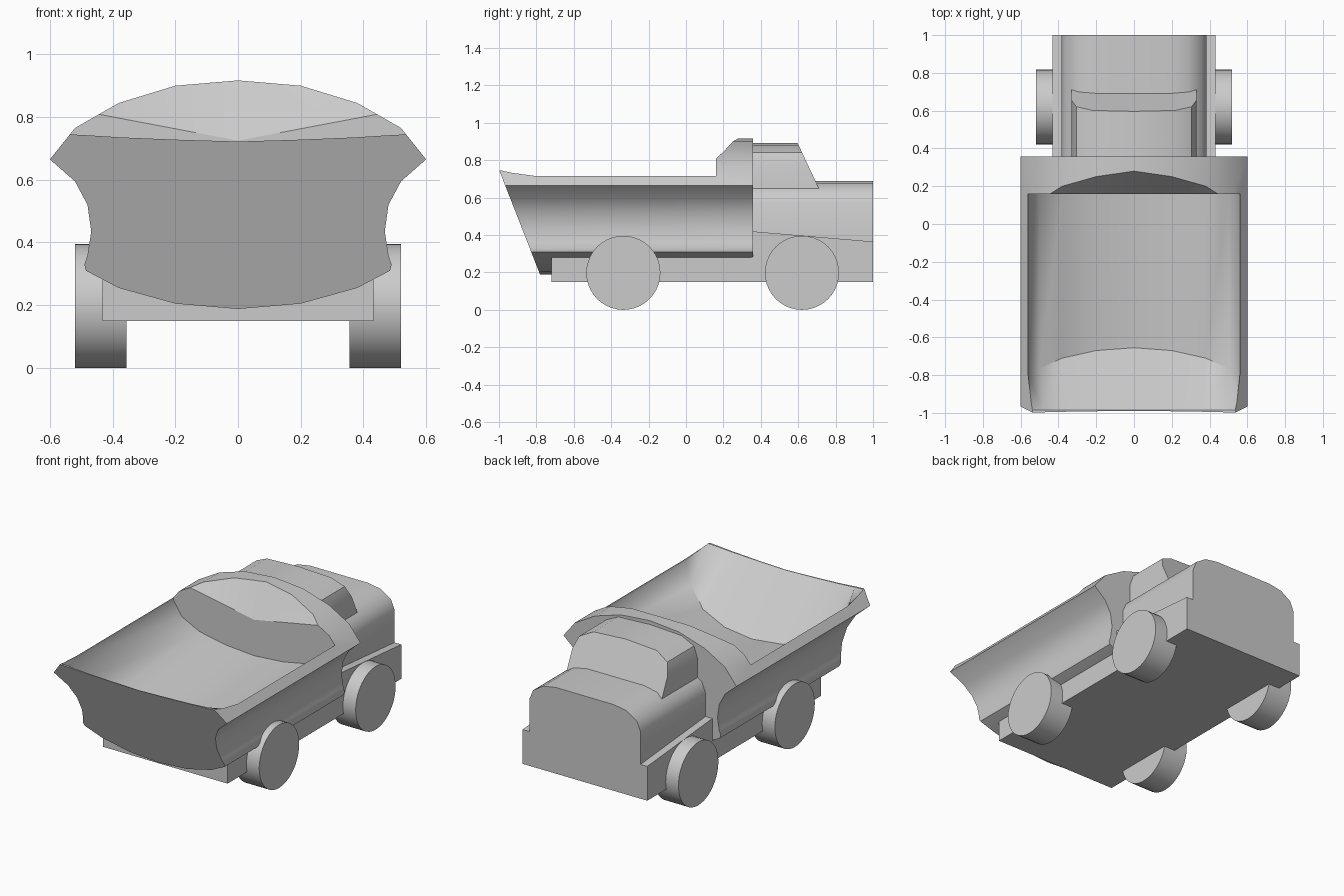
import bpy, bmesh, math
from mathutils import Vector

if "Cube" in bpy.data.objects:
    bpy.data.objects.remove(bpy.data.objects["Cube"])


def make(name, bm, smooth=None):
    bmesh.ops.recalc_face_normals(bm, faces=bm.faces[:])
    me = bpy.data.meshes.new(name)
    bm.to_mesh(me)
    bm.free()
    ob = bpy.data.objects.new(name, me)
    bpy.context.collection.objects.link(ob)
    if smooth:
        shade(ob, smooth)
    return ob


def shade(ob, angle):
    bpy.ops.object.select_all(action='DESELECT')
    ob.select_set(True)
    bpy.context.view_layer.objects.active = ob
    bpy.ops.object.shade_smooth_by_angle(angle=math.radians(angle))


def mirror(half):
    """Mirror a half outline (from +x side to x=0) over x=0."""
    return half + [(-p[0], *p[1:]) for p in reversed(half) if p[0] > 0]


def loft(rings):
    """Closed solid through equal-length rings of 3D points."""
    bm = bmesh.new()
    vs = [[bm.verts.new(p) for p in r] for r in rings]
    n = len(vs[0])
    for a, b in zip(vs, vs[1:]):
        for i in range(n):
            j = (i + 1) % n
            bm.faces.new((a[i], a[j], b[j], b[i]))
    bm.faces.new(vs[0])
    bm.faces.new(vs[-1])
    return bm


def extrude_y(section, y0, y1):
    return loft([[(x, y, z) for x, z in section] for y in (y0, y1)])


def slice_end(bm, co, normal):
    """Cut away the part on the normal's side and cap it."""
    r = bmesh.ops.bisect_plane(bm, geom=bm.verts[:] + bm.edges[:] + bm.faces[:],
                               plane_co=co, plane_no=normal, clear_outer=True)
    edges = [e for e in r['geom_cut'] if isinstance(e, bmesh.types.BMEdge)]
    bmesh.ops.contextual_create(bm, geom=edges)


def cut(ob, cutter):
    cutter.hide_render = True
    m = ob.modifiers.new("cut", 'BOOLEAN')
    m.operation, m.solver, m.object = 'DIFFERENCE', 'EXACT', cutter
    bpy.ops.object.select_all(action='DESELECT')
    ob.select_set(True)
    bpy.context.view_layer.objects.active = ob
    bpy.ops.object.modifier_apply(modifier=m.name)
    bpy.data.objects.remove(cutter, do_unlink=True)


# Chassis with raised fender block under the hood
side = [(-.72, .15), (1, .15), (1, .365), (.35, .42), (.35, .28), (-.72, .28)]
make("chassis", loft([[(x, y, z) for y, z in side] for x in (-.432, .432)]))

# Hood
hood = mirror([(.385, .3), (.385, .57), (.36, .63), (.29, .675), (.2, .69)])
make("hood", extrude_y(hood, .3, 1), 40)

# Cab with slanted windscreen
cab = mirror([(.33, .55), (.33, .77), (.305, .84), (.22, .882), (0, .893)])
bm = extrude_y(cab, .3, .9)
slice_end(bm, (0, .72, .63), (0, .255, .12))
make("cab", bm, 40)

# Dump bed outer body: barrel section with pinched sides and slanted tail
body = mirror([(0, .917), (.2, .9), (.38, .845), (.52, .765), (.6, .665),
               (.52, .595), (.48, .52), (.468, .435), (.48, .36), (.49, .33),
               (.485, .31), (.38, .255), (.2, .205), (0, .188)])
bm = extrude_y(body, -1.2, .357)
slice_end(bm, (0, -1, .75), (0, -.562, -.22))
bed = make("dump_bed", bm)

# Cavity of the bed: U-shaped trough with a sloping tail
xs = [.56, .5, .38, .2, 0]
lip_x = [.54, .48, .37, .2, 0]
lip_z = [.745, .742, .735, .728, .722]


def trough(xs, ys, zs):
    return mirror([(xs[0], ys[0], 1.1)] + list(zip(xs, ys, zs)))


cavity = loft([trough(xs, [.16] * 5, [.70, .61, .55, .515, .50]),
               trough(xs, [-.8, -.765, -.71, -.67, -.655], [.70, .58, .48, .43, .415]),
               trough(lip_x, [-.985] * 5, lip_z),
               trough(lip_x, [-1.3] * 5, lip_z)])
cut(bed, make("cavity_cutter", cavity))

# Bevelled crescent on the headboard: fan of planes from one low point
apex = Vector((0, .16, .725))
arc = mirror([(.45, .16, .81), (.38, .2, .845), (.2, .25, .9), (0, .28, .917)])
pts = [apex] + [apex + (Vector(p) - apex) * 1.5 for p in arc]
pts += [Vector(p) for p in ((.5, 0, 1.2), (-.5, 0, 1.2), (0, .1, 1.3))]
bm = bmesh.new()
for p in pts:
    bm.verts.new(p)
bmesh.ops.convex_hull(bm, input=bm.verts[:])
cut(bed, make("crescent_cutter", bm))
shade(bed, 35)

# Wheels
for y, place in ((-.335, "rear"), (.62, "front")):
    for s, hand in ((-1, "left"), (1, "right")):
        bpy.ops.mesh.primitive_cylinder_add(vertices=40, radius=.198, depth=.165,
                                            location=(s * .4375, y, .198),
                                            rotation=(0, math.pi / 2, 0))
        wheel = bpy.context.object
        wheel.name = f"{place}_{hand}_wheel"
        shade(wheel, 35)
